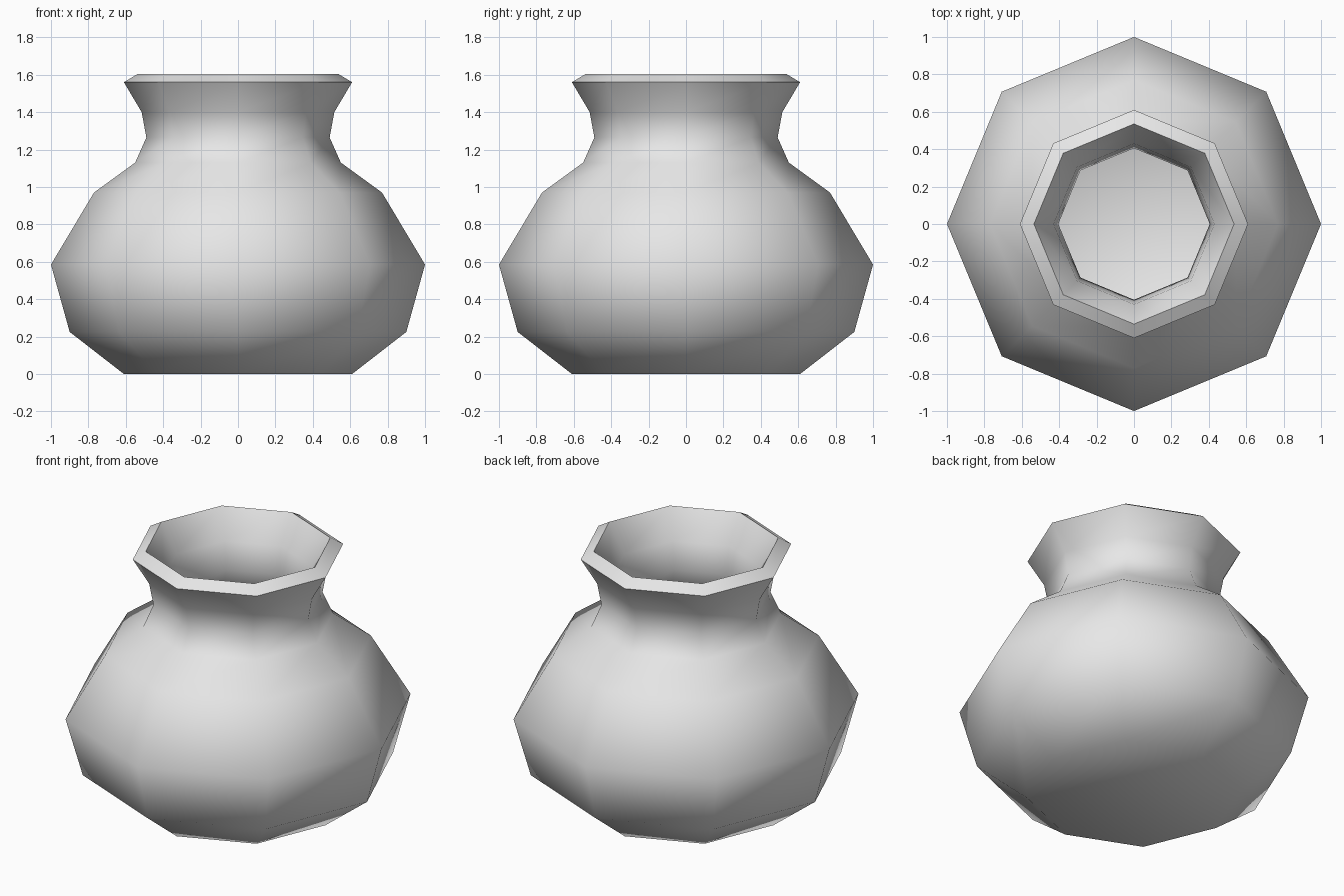
import bpy
import bmesh
from math import cos, sin, pi, radians

cube = bpy.data.objects.get("Cube")
if cube:
    bpy.data.objects.remove(cube, do_unlink=True)

SIDES = 8

# Radius and height, from the foot up the outside
OUTER = [(0.61, 0), (0.90, 0.225), (1.0, 0.585), (0.77, 0.97),
         (0.55, 1.13), (0.49, 1.265), (0.515, 1.40), (0.61, 1.56)]
# From the lip down the inside to the floor
INNER = [(0.535, 1.605), (0.43, 1.43), (0.405, 1.26), (0.475, 1.08),
         (0.71, 0.91), (0.905, 0.575), (0.825, 0.28), (0.58, 0.087)]

clay = bpy.data.materials.new("light grey clay")
clay.use_nodes = True
colour = (0.8, 0.8, 0.8, 1)
clay.diffuse_color = colour
clay.node_tree.nodes["Principled BSDF"].inputs["Base Color"].default_value = colour


def ring(bm, radius, height):
    """One octagonal ring of vertices with corners on the axes."""
    angles = [2 * pi * i / SIDES for i in range(SIDES)]
    return [bm.verts.new((radius * cos(a), radius * sin(a), height)) for a in angles]


# Hollow pot: one continuous wall, closed by the base and the inner floor
bm = bmesh.new()
rings = [ring(bm, r, z) for r, z in OUTER + INNER]
for low, high in zip(rings, rings[1:]):
    for i in range(SIDES):
        j = (i + 1) % SIDES
        bm.faces.new((low[i], low[j], high[j], high[i]))
bm.faces.new(rings[0][::-1])
bm.faces.new(rings[-1])
bmesh.ops.recalc_face_normals(bm, faces=bm.faces)

mesh = bpy.data.meshes.new("pot")
bm.to_mesh(mesh)
bm.free()
mesh.materials.append(clay)
pot = bpy.data.objects.new("pot", mesh)
bpy.context.collection.objects.link(pot)

# Smooth body with a crisp lip
bpy.ops.object.select_all(action="DESELECT")
pot.select_set(True)
bpy.context.view_layer.objects.active = pot
bpy.ops.object.shade_smooth_by_angle(angle=radians(60))
